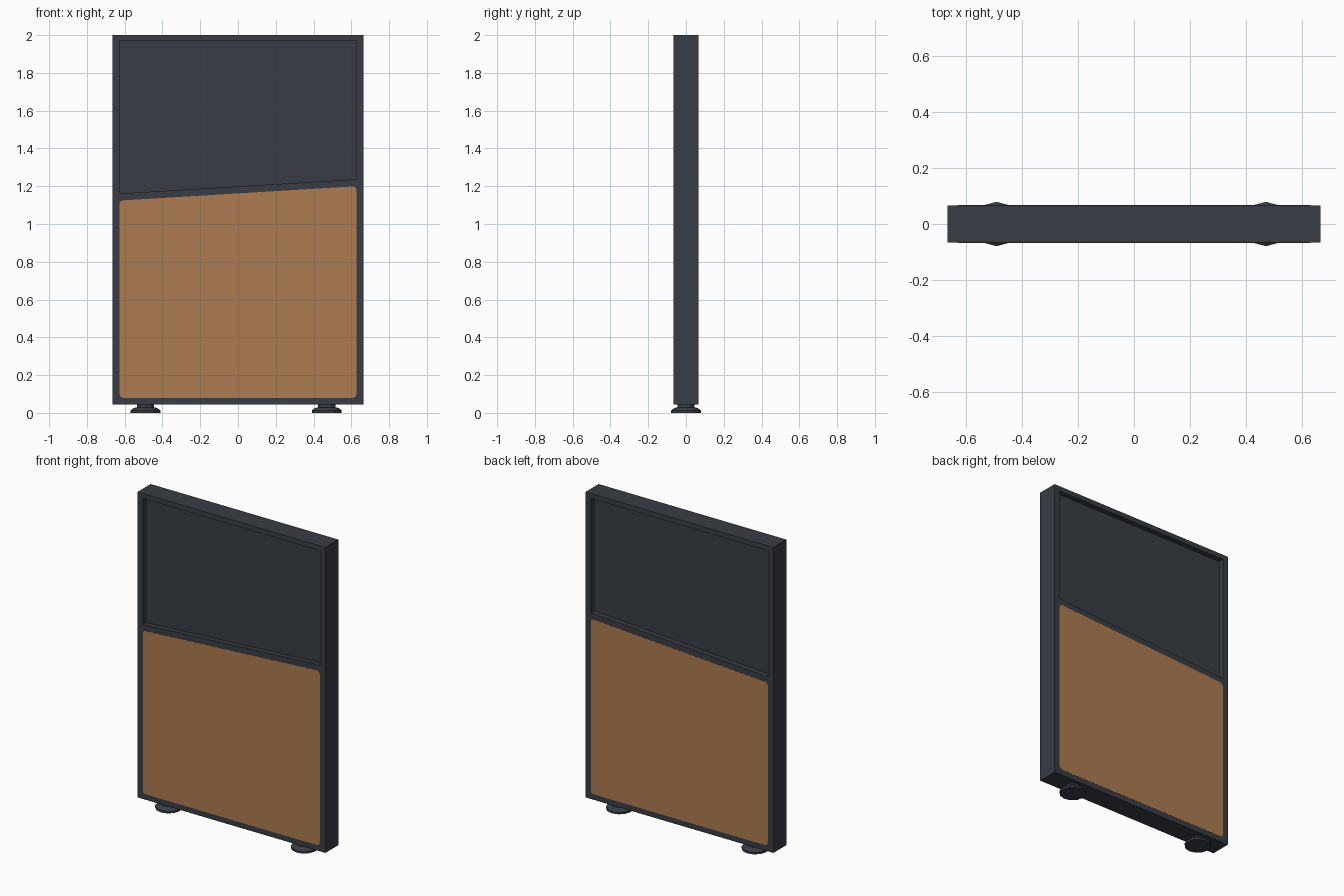
import bpy, bmesh, math
from mathutils import Vector

if "Cube" in bpy.data.objects:
    bpy.data.objects.remove(bpy.data.objects["Cube"])


def material(name, rgb):
    m = bpy.data.materials.new(name)
    m.diffuse_color = (*rgb, 1)
    m.use_nodes = True
    m.node_tree.nodes["Principled BSDF"].inputs["Base Color"].default_value = m.diffuse_color
    return m


dark = material("charcoal metal", (0.040, 0.047, 0.060))
wood = material("tan board", (0.42, 0.20, 0.085))


def finish(bm, name, mat):
    bmesh.ops.recalc_face_normals(bm, faces=bm.faces)
    mesh = bpy.data.meshes.new(name)
    bm.to_mesh(mesh)
    bm.free()
    mesh.materials.append(mat)
    ob = bpy.data.objects.new(name, mesh)
    bpy.context.collection.objects.link(ob)
    return ob


W, D, TOP, BOTTOM = 0.665, 0.066, 2.0, 0.045   # half width, half depth, heights
IN = 0.627                                     # half width of the openings
RECESS = 0.033                                 # half depth of the upper panel

# Frame: one solid with a slanted-bottom pocket in both faces
outer = [(-W, BOTTOM), (W, BOTTOM), (W, TOP), (-W, TOP)]
pocket = [(-IN, 1.161), (IN, 1.237), (IN, 1.968), (-IN, 1.968)]
bm = bmesh.new()


def bridge(a, b):
    for i in range(4):
        j = (i + 1) % 4
        bm.faces.new((a[i], a[j], b[j], b[i]))


rims = []
for side in (-1, 1):
    rim, lip, floor = [[bm.verts.new((x, side * y, z)) for x, z in pts]
                       for pts, y in ((outer, D), (pocket, D), (pocket, RECESS))]
    bridge(rim, lip)
    bridge(lip, floor)
    bm.faces.new(floor)
    rims.append(rim)
bridge(*rims)
finish(bm, "screen_frame", dark)

# Lower boards: thin slanted-top plates with rounded corners, front and back
board = [(-IN, 0.08), (IN, 0.08), (IN, 1.2), (-IN, 1.124)]
for side, name in ((-1, "front_board"), (1, "back_board")):
    bm = bmesh.new()
    face = bm.faces.new([bm.verts.new((x, side * (D - 0.004), z)) for x, z in board])
    ext = bmesh.ops.extrude_face_region(bm, geom=[face])
    moved = [v for v in ext["geom"] if isinstance(v, bmesh.types.BMVert)]
    bmesh.ops.translate(bm, verts=moved, vec=(0, side * 0.005, 0))
    corners = [e for e in bm.edges
               if abs((e.verts[0].co - e.verts[1].co).normalized().y) > 0.9]
    bmesh.ops.bevel(bm, geom=corners, offset=0.02, segments=3, profile=0.5,
                    affect='EDGES')
    finish(bm, name, wood)

# Levelling feet: turned profile with twelve sides
profile = [(0.079, 0.0), (0.079, 0.013), (0.062, 0.026), (0.046, 0.029), (0.046, 0.05)]
N = 12
for x, name in ((-0.49, "left_foot"), (0.47, "right_foot")):
    bm = bmesh.new()
    rings = [[bm.verts.new((x + r * math.cos(2 * math.pi * i / N),
                            r * math.sin(2 * math.pi * i / N), z)) for i in range(N)]
             for r, z in profile]
    for a, b in zip(rings, rings[1:]):
        for i in range(N):
            j = (i + 1) % N
            bm.faces.new((a[i], a[j], b[j], b[i]))
    bm.faces.new(rings[0])
    bm.faces.new(rings[-1])
    finish(bm, name, dark)
